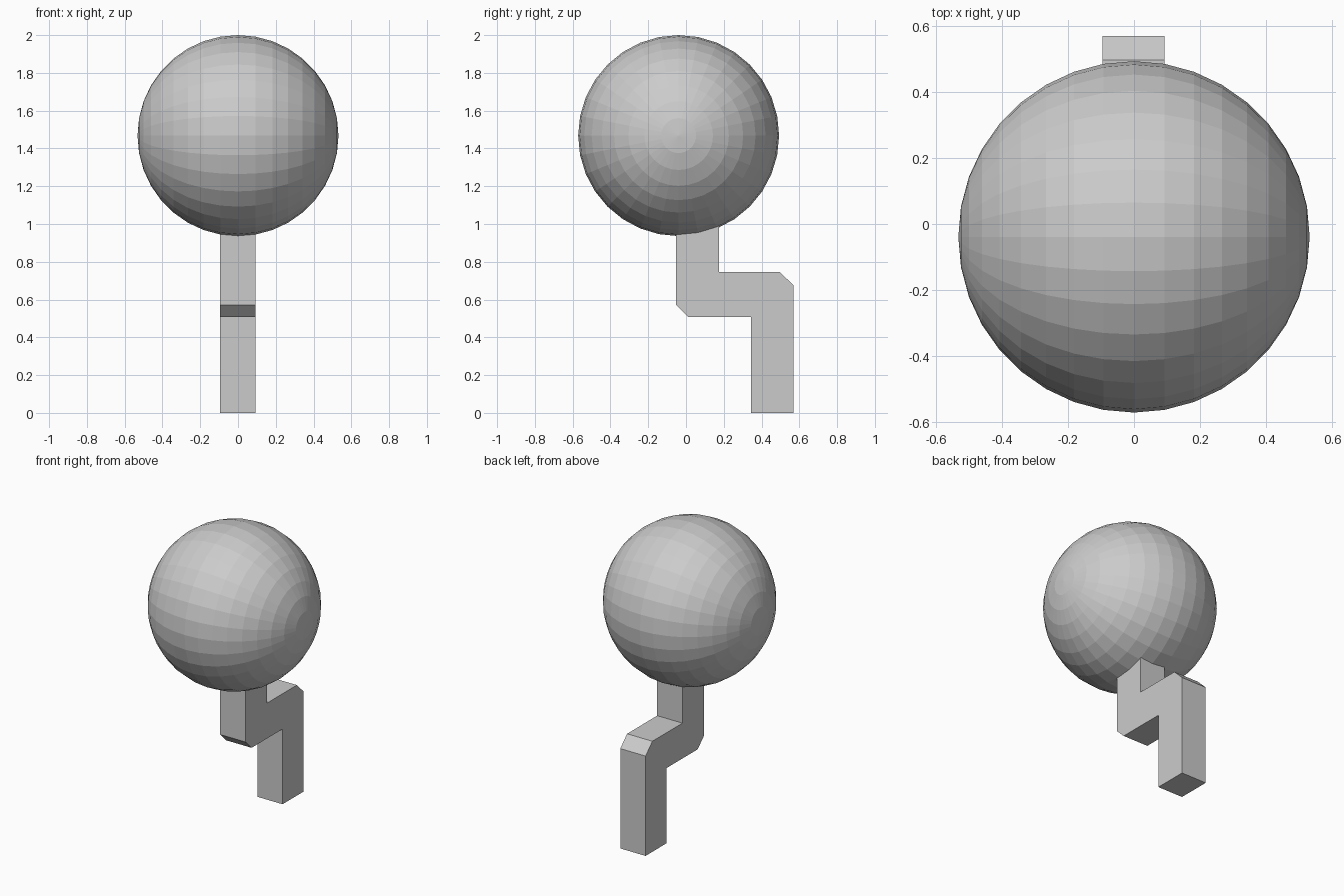
import bpy
import bmesh
from math import radians
from mathutils import Matrix

default = bpy.data.objects.get("Cube")
if default:
    bpy.data.objects.remove(default, do_unlink=True)

# One plain grey for everything
GREY = (0.6, 0.6, 0.6, 1)
grey = bpy.data.materials.new("plain grey")
grey.use_nodes = True
grey.diffuse_color = GREY
grey.node_tree.nodes["Principled BSDF"].inputs["Base Color"].default_value = GREY


def add_object(name, bm):
    bmesh.ops.recalc_face_normals(bm, faces=bm.faces)
    mesh = bpy.data.meshes.new(name)
    bm.to_mesh(mesh)
    bm.free()
    mesh.materials.append(grey)
    obj = bpy.data.objects.new(name, mesh)
    bpy.context.collection.objects.link(obj)
    return obj


# Faceted ball with its poles on the x axis
bm = bmesh.new()
place = Matrix.Translation((0, -0.039, 1.468)) @ Matrix.Rotation(radians(90), 4, "Y")
bmesh.ops.create_uvsphere(bm, u_segments=32, v_segments=18, radius=0.532, matrix=place)
bmesh.ops.triangulate(bm, faces=bm.faces)
add_object("ball", bm)

# Stepped post: side profile (y, z) with two cut corners, extruded across x
profile = [(-0.053, 1.06), (-0.053, 0.572), (0.012, 0.508), (0.343, 0.508),
           (0.343, 0), (0.569, 0), (0.569, 0.675), (0.496, 0.747),
           (0.175, 0.747), (0.175, 1.06)]
left, right = 0.093, -0.096
bm = bmesh.new()
side = bm.faces.new([bm.verts.new((right, y, z)) for y, z in profile])
swept = bmesh.ops.extrude_face_region(bm, geom=[side], use_keep_orig=True)
moved = [v for v in swept["geom"] if isinstance(v, bmesh.types.BMVert)]
bmesh.ops.translate(bm, verts=moved, vec=(left - right, 0, 0))
add_object("stepped_post", bm)
